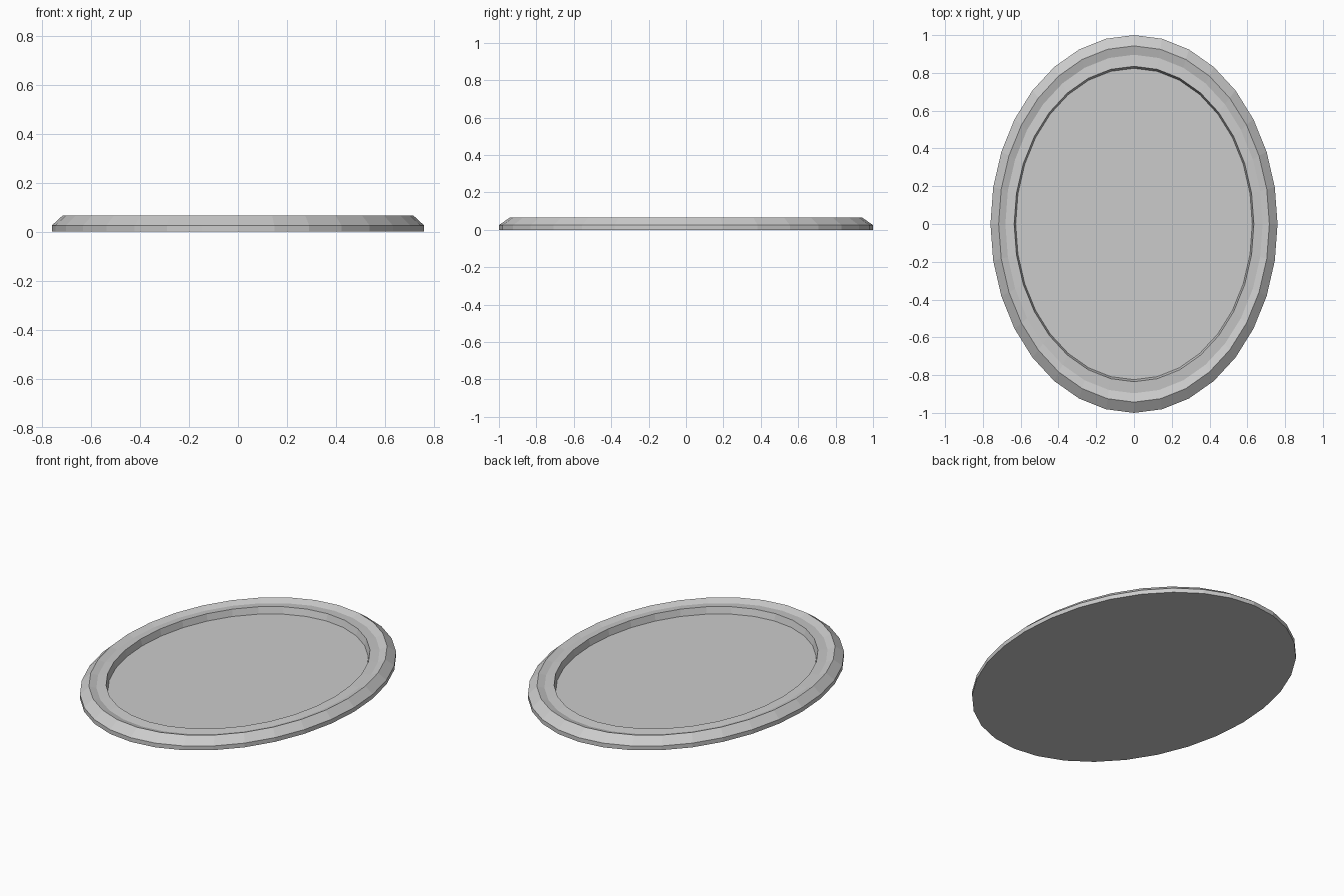
import bpy, bmesh, math

if "Cube" in bpy.data.objects:
    bpy.data.objects.remove(bpy.data.objects["Cube"])

SEGMENTS = 32
RX, RY = 0.76, 1.0

# Rim cross-section from underside to recessed floor: (scale of oval, height)
profile = [
    (1.0, 0.0),
    (1.0, 0.025),
    (0.943, 0.065),   # outer ridge
    (0.896, 0.051),   # groove
    (0.835, 0.057),   # inner crest
    (0.824, 0.018),   # edge of recessed floor
]

bm = bmesh.new()


def oval_ring(scale, z):
    ring = []
    for i in range(SEGMENTS):
        a = 2 * math.pi * i / SEGMENTS
        ring.append(bm.verts.new((RX * scale * math.cos(a), RY * scale * math.sin(a), z)))
    return ring


rings = [oval_ring(s, z) for s, z in profile]

# Rim surfaces
for lower, upper in zip(rings, rings[1:]):
    for i in range(SEGMENTS):
        j = (i + 1) % SEGMENTS
        bm.faces.new((lower[i], lower[j], upper[j], upper[i]))

# Recessed floor and flat underside
bm.faces.new(rings[-1])
bm.faces.new(rings[0][::-1])

mesh = bpy.data.meshes.new("oval_tray")
bm.to_mesh(mesh)
bm.free()
tray = bpy.data.objects.new("oval_tray", mesh)
bpy.context.collection.objects.link(tray)
